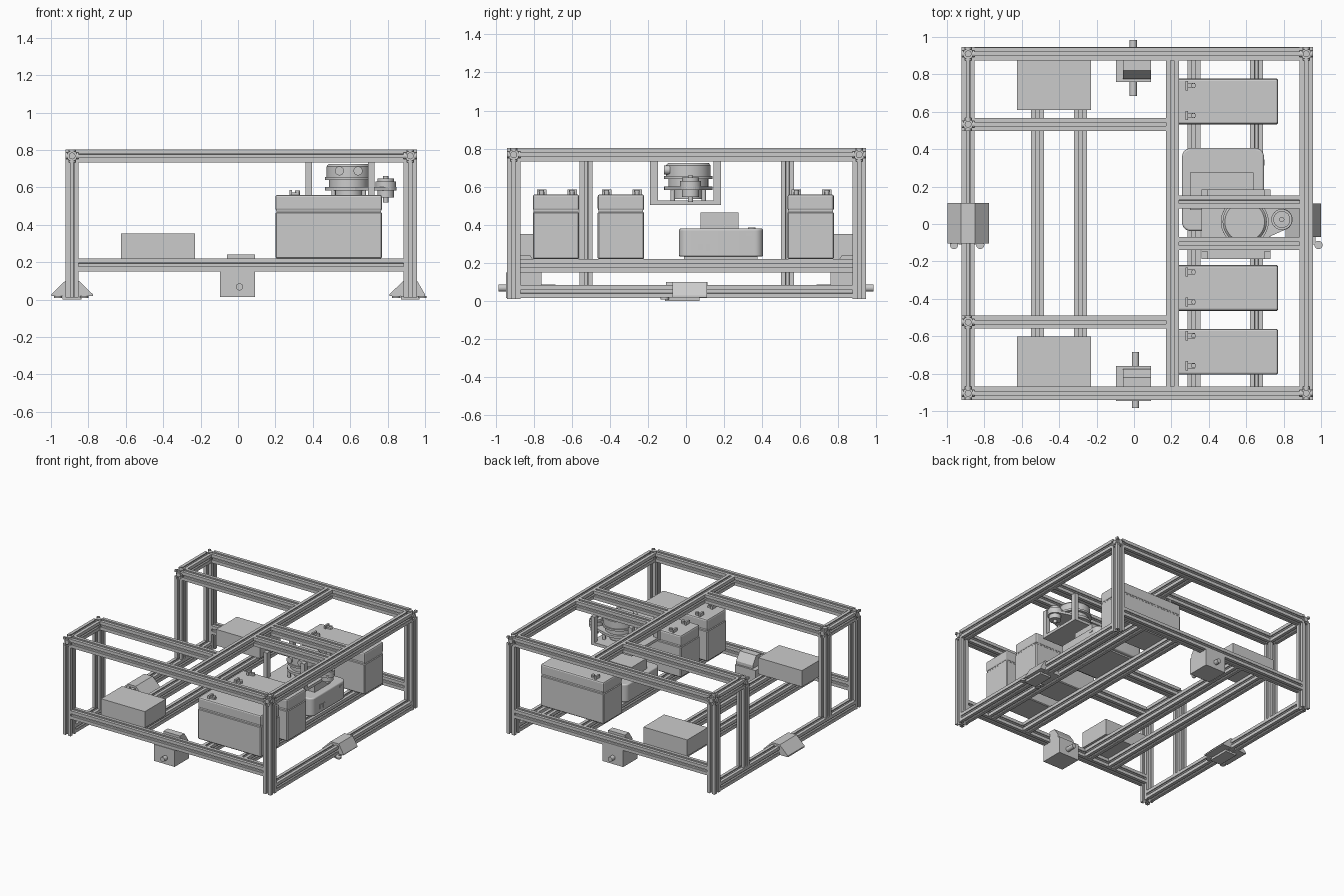
import bpy, bmesh
from math import radians, pi, cos, sin
from mathutils import Vector, Matrix

if "Cube" in bpy.data.objects:
    bpy.data.objects.remove(bpy.data.objects["Cube"])

H = 0.035                      # half width of the slotted bars
XL, XR, YF, YB = -0.887, 0.921, -0.905, 0.910   # post centres
ZT, ZM, ZB = 0.768, 0.185, 0.049                # rail heights


def finish(name, bm, bevel=0.0, segments=1, smooth=False):
    bmesh.ops.recalc_face_normals(bm, faces=bm.faces)
    me = bpy.data.meshes.new(name)
    bm.to_mesh(me)
    bm.free()
    ob = bpy.data.objects.new(name, me)
    bpy.context.collection.objects.link(ob)
    if bevel:
        m = ob.modifiers.new("bevel", 'BEVEL')
        m.width, m.segments, m.limit_method = bevel, segments, 'ANGLE'
    if smooth:
        bpy.ops.object.select_all(action='DESELECT')
        ob.select_set(True)
        bpy.context.view_layer.objects.active = ob
        bpy.ops.object.shade_smooth_by_angle(angle=radians(35))
    return ob


def add_box(bm, x, y, z):
    lo, hi = Vector((x[0], y[0], z[0])), Vector((x[1], y[1], z[1]))
    bmesh.ops.create_cube(bm, size=1, matrix=Matrix.Translation((lo + hi) / 2) @ Matrix.Diagonal((*(hi - lo), 1)))


def box(name, x, y, z, **kw):
    bm = bmesh.new()
    add_box(bm, x, y, z)
    return finish(name, bm, **kw)


def add_cyl(bm, p0, p1, r, r2=None, n=32):
    p0, p1 = Vector(p0), Vector(p1)
    d = p1 - p0
    mat = Matrix.Translation((p0 + p1) / 2) @ d.to_track_quat('Z', 'Y').to_matrix().to_4x4()
    bmesh.ops.create_cone(bm, cap_ends=True, segments=n, radius1=r, radius2=r if r2 is None else r2, depth=d.length, matrix=mat)


def cyl(name, p0, p1, r, r2=None, n=32):
    bm = bmesh.new()
    add_cyl(bm, p0, p1, r, r2, n)
    return finish(name, bm, smooth=True)


def prism(name, pts, d):
    bm = bmesh.new()
    f = bm.faces.new([bm.verts.new(p) for p in pts])
    g = bmesh.ops.extrude_face_region(bm, geom=[f])
    bmesh.ops.translate(bm, vec=d, verts=[v for v in g["geom"] if isinstance(v, bmesh.types.BMVert)])
    return finish(name, bm)


def rail(name, p0, p1):
    """Slotted square bar between two points."""
    p0, p1 = Vector(p0), Vector(p1)
    side = [(1, -1), (1, -.27), (.8, -.27), (.8, -.6), (.42, -.25),
            (.42, .25), (.8, .6), (.8, .27), (1, .27)]
    rot = (p1 - p0).to_track_quat('Z', 'Y')
    pts = []
    for k in range(4):
        c, s = (1, 0, -1, 0)[k], (0, 1, 0, -1)[k]
        pts += [p0 + rot @ Vector((H * (c * u - s * v), H * (s * u + c * v), 0)) for u, v in side]
    return prism(name, pts, p1 - p0)


def corner(name, x, y):
    """Open cube joint: eight corner blocks, a core and three round bosses."""
    bm = bmesh.new()
    c = Vector((x, y, ZT))
    add_box(bm, (x - .024, x + .024), (y - .024, y + .024), (ZT - .024, ZT + .024))
    for sx in (-1, 1):
        for sy in (-1, 1):
            for sz in (-1, 1):
                o = c + Vector((sx, sy, sz)) * 0.026
                add_box(bm, *[(v - .009, v + .009) for v in o])
    for a in (Vector((H, 0, 0)), Vector((0, H, 0)), Vector((0, 0, H))):
        add_cyl(bm, c - a, c + a, 0.018, n=20)
    finish(name, bm)


# Corner posts and joints
for sx, x in (("left", XL), ("right", XR)):
    for sy, y in (("front", YF), ("back", YB)):
        rail(f"{sy}_{sx}_post", (x, y, .01), (x, y, ZT - H))
        corner(f"{sy}_{sx}_joint", x, y)
    rail(f"{sx}_bottom_rail", (x, YF + H, ZB), (x, YB - H, ZB))

# Front and back rails
for sy, y in (("front", YF), ("back", YB)):
    for lv, z in (("top", ZT), ("deck", ZM)):
        rail(f"{sy}_{lv}_rail", (XL + H, y, z), (XR - H, y, z))
rail("right_top_rail", (XR, YF + H, ZT), (XR, YB - H, ZT))
rail("top_cross_rail", (.205, YF + H, ZT), (.205, YB - H, ZT))

# Left bays with an open gap in the middle
for sy, y, ye in (("front", -.525, YF + H), ("back", .533, YB - H)):
    s = 1 if y > 0 else -1
    rail(f"{sy}_bay_post", (XL, y, ZB + H), (XL, y, ZT - H))
    corner(f"{sy}_bay_joint", XL, y)
    rail(f"{sy}_bay_side_rail", (XL, y + s * H, ZT), (XL, ye, ZT))
    rail(f"{sy}_bay_inner_rail", (XL + H, y, ZT), (.17, y, ZT))

# Scanner support rails and deck rails
for i, y in enumerate((-.105, .118)):
    rail(f"scanner_rail_{i}", (.24, y, ZT), (XR - H, y, ZT))
for i, x in enumerate((-.515, -.285, .32, .655)):
    rail(f"deck_rail_{i}", (x, YF + H, ZM), (x, YB - H, ZM))

# Batteries: body, seam, lid and terminals
for i, y in enumerate((-.683, -.342, .655)):
    w = .122
    box(f"battery_body_{i}", (.2, .77), (y - w, y + w), (.22, .468), bevel=.006)
    box(f"battery_seam_{i}", (.205, .765), (y - w + .005, y + w - .005), (.46, .48))
    box(f"battery_lid_{i}", (.2, .77), (y - w, y + w), (.474, .56), bevel=.012, segments=2)
    for j, dy in enumerate((-.075, .085)):
        bm = bmesh.new()
        add_box(bm, (.275, .29), (y + dy - .025, y + dy + .025), (.555, .585))
        add_box(bm, (.285, .325), (y + dy - .014, y + dy + .014), (.555, .572))
        add_cyl(bm, (.318, y + dy, .56), (.318, y + dy, .582), .013, n=12)
        finish(f"battery_terminal_{i}_{j}", bm)

# Electronics boxes on the left of the deck
box("front_controller_box", (-.625, -.23), (-.872, -.602), (.22, .352))
box("back_controller_box", (-.625, -.23), (.61, .877), (.22, .352))

# Small computer with rounded upright edges
bm = bmesh.new()
add_box(bm, (.257, .695), (-.037, .405), (.232, .38))
up = [e for e in bm.edges if abs(e.verts[0].co.z - e.verts[1].co.z) > .1]
bmesh.ops.bevel(bm, geom=up, offset=.045, segments=6, profile=.5, affect='EDGES')
finish("computer_case", bm, bevel=.01, segments=3, smooth=True)
box("computer_base", (.285, .667), (-.01, .375), (.22, .235))
cyl("computer_button", (.365, .345, .378), (.365, .345, .386), .02)
for i, (y, z, w, h) in enumerate(((.075, .282, .014, .018), (.115, .28, .012, .018), (.33, .35, .016, .006))):
    box(f"computer_port_{i}", (.69, .699), (y - w, y + w), (z - h, z + h))
box("power_module", (.3, .64), (.075, .275), (.38, .465))

# Hanging cradle for the scanner
box("cradle_plate", (.36, .73), (-.188, .185), (.505, .528))
for i, x in enumerate((.36, .695)):
    for j, y in enumerate((-.188, .145)):
        box(f"cradle_hanger_{i}_{j}", (x, x + .035), (y, y + .04), (.505, .735))

# Rotating scanner: legs, base, belt plate, head and side motor
cx, cy = .592, .012
for i in range(4):
    a = pi / 4 + i * pi / 2
    px, py = cx + .115 * cos(a), cy + .115 * sin(a)
    cyl(f"scanner_leg_{i}", (px, py, .525), (px, py, .6), .012, n=12)
cyl("scanner_hub", (cx, cy, .535), (cx, cy, .6), .075)
bm = bmesh.new()
vs = []
for k in range(25):             # teardrop plate around head and motor
    a = radians(75 + 210 * k / 24)
    vs.append((cx + .128 * cos(a), cy + .128 * sin(a), .582))
for k in range(13):
    a = radians(-75 + 150 * k / 12)
    vs.append((.79 + .058 * cos(a), cy + .012 + .058 * sin(a), .582))
bm.free()
prism("scanner_base_plate", vs, Vector((0, 0, .02)))
cyl("scanner_collar", (cx, cy, .6), (cx, cy, .645), .105)
cyl("scanner_head_rim", (cx, cy, .64), (cx, cy, .655), .128, n=48)
cyl("scanner_head", (cx, cy, .655), (cx, cy, .712), .118, n=48)
cyl("scanner_head_top", (cx, cy, .712), (cx, cy, .725), .118, .106, n=48)
for i, dx in enumerate((-.05, .05)):
    cyl(f"scanner_lens_{i}", (cx + dx, cy - .095, .688), (cx + dx, cy - .128, .688), .024, n=24)
cyl("scanner_motor_can", (.79, cy + .012, .545), (.79, cy + .012, .648), .045)
cyl("scanner_motor_flange", (.79, cy + .012, .602), (.79, cy + .012, .63), .056)
cyl("scanner_motor_shaft", (.79, cy + .012, .52), (.79, cy + .012, .66), .014, n=16)

# Drive units under the front and back rails
for sy, s, sx in (("front", -1, .008), ("back", 1, -.004)):
    def span(a, b):
        return tuple(sorted((s * a, s * b)))
    box(f"{sy}_drive_box", (-.095, .09), span(.76, .945), (.015, .15))
    cyl(f"{sy}_drive_shaft", (sx, s * .685, .068), (sx, s * .985, .068), .019)
    y0, y1 = s * .775, s * .875
    prism(f"{sy}_drive_motor", [(-.06, y0, .14), (-.06, y1, .14), (-.06, y1, .24), (-.06, s * .82, .24), (-.06, y0, .175)], Vector((.15, 0, 0)))

# Sloped floor sensors clamped on the side rails
for side, x, w, y0, y1 in (("left", XL, .111, -.105, .112), ("right", .905, .095, -.07, .11)):
    a, b = x - w, x + w
    if side == "right":
        b = 1.0
    m = XL if side == "left" else XR
    prism(f"{side}_sensor_wedge", [(a, y0, .018), (b, y0, .018), (b, y0, .028), (m + .037, y0, .1),
                                   (m - .037, y0, .1), (a, y0, .028)], Vector((0, y1 - y0, 0)))
    box(f"{side}_sensor_plate", (m - .05, m + .05), (-.11, .07), (0, .02))
    for i, dx in enumerate((-.075, .065)):
        cyl(f"{side}_sensor_tab_{i}", (m + dx, -.112, .008), (m + dx, -.112, .02), .022, n=20)
